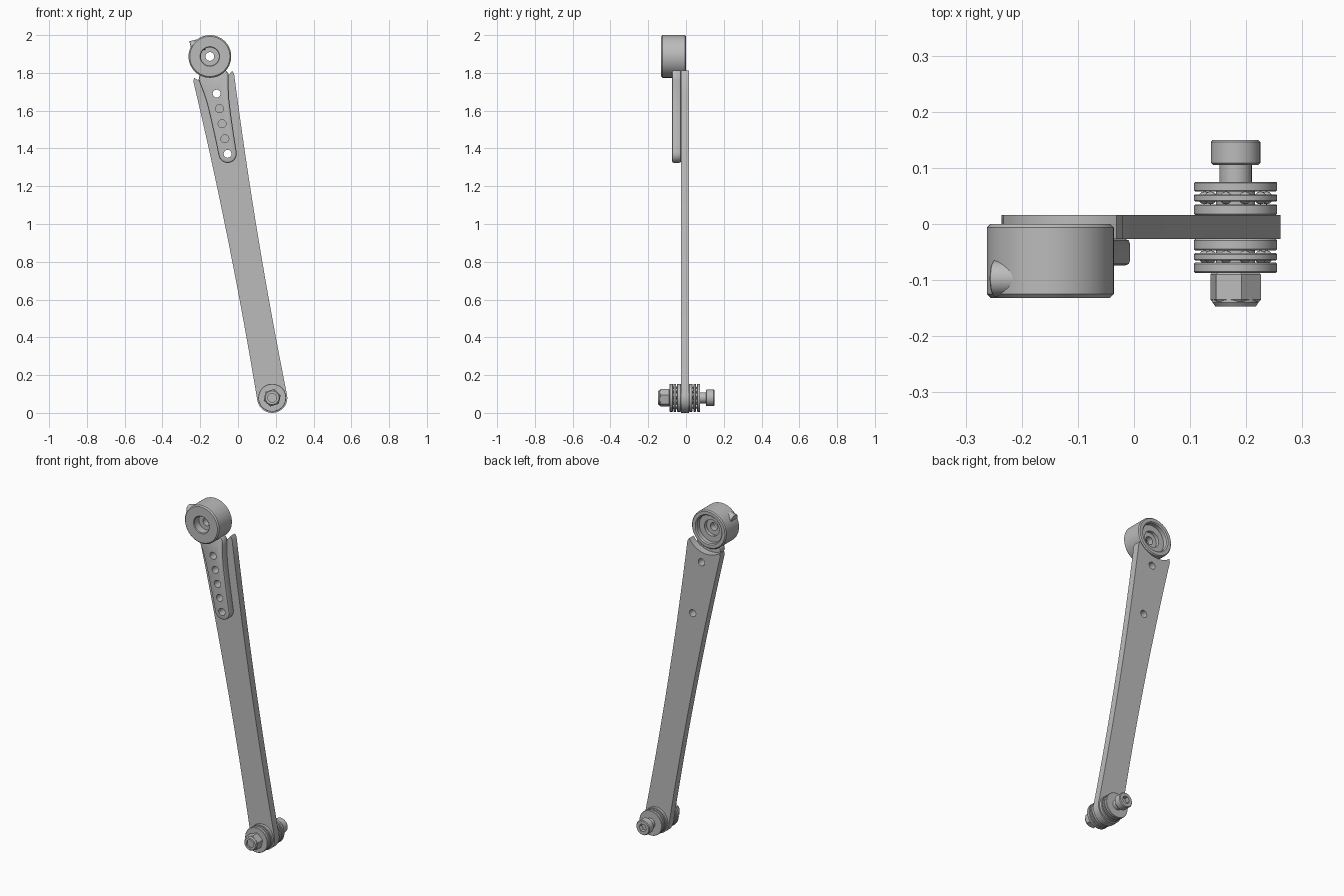
import bpy, bmesh, math
from mathutils import Vector

cube = bpy.data.objects.get("Cube")
if cube:
    bpy.data.objects.remove(cube, do_unlink=True)

grey = bpy.data.materials.new("satin_grey")
grey.use_nodes = True
grey.diffuse_color = (0.5, 0.5, 0.5, 1)
grey.node_tree.nodes["Principled BSDF"].inputs["Base Color"].default_value = (0.5, 0.5, 0.5, 1)

# Arm axis: from the pivot bolt up to the hub
PIVOT = Vector((0.181, 0, 0.08))
HUB = Vector((-0.149, 0, 1.887))
LENGTH = (HUB - PIVOT).length
ALONG = (HUB - PIVOT).normalized()
ACROSS = Vector((ALONG.z, 0, -ALONG.x))


def on_axis(a, w, y=0):
    return PIVOT + ALONG * a + ACROSS * w + Vector((0, y, 0))


def finish(name, bm):
    bmesh.ops.remove_doubles(bm, verts=bm.verts, dist=1e-5)
    bmesh.ops.recalc_face_normals(bm, faces=bm.faces)
    mesh = bpy.data.meshes.new(name)
    bm.to_mesh(mesh)
    bm.free()
    mesh.materials.append(grey)
    ob = bpy.data.objects.new(name, mesh)
    bpy.context.collection.objects.link(ob)
    activate(ob)
    return ob


def activate(ob):
    bpy.ops.object.select_all(action='DESELECT')
    ob.select_set(True)
    bpy.context.view_layer.objects.active = ob


def smooth(ob, angle=35):
    activate(ob)
    bpy.ops.object.shade_smooth_by_angle(angle=math.radians(angle))


def lathe(name, profile, centre, sides=48, turn=0, closed=False):
    """Revolve (radius, y) points about a line parallel to y."""
    bm = bmesh.new()
    rings = []
    for i in range(sides):
        t = 2 * math.pi * i / sides + turn
        rings.append([bm.verts.new(centre + Vector((r * math.cos(t), y, r * math.sin(t))))
                      for r, y in profile])
    n = len(profile)
    for i in range(sides):
        a, b = rings[i], rings[(i + 1) % sides]
        for j in range(n if closed else n - 1):
            k = (j + 1) % n
            bm.faces.new((a[j], a[k], b[k], b[j]))
    return finish(name, bm)


def disc(name, centre, r, y0, y1, sides=48, turn=0, c=0.002):
    profile = [(0, y0), (r - c, y0), (r, y0 + c), (r, y1 - c), (r - c, y1), (0, y1)]
    return lathe(name, profile, centre, sides, turn)


def plate(name, outline, y0, y1):
    """Extrude an (along, across) outline through the thickness."""
    bm = bmesh.new()
    face = bm.faces.new([bm.verts.new(on_axis(a, w, y0)) for a, w in outline])
    out = bmesh.ops.extrude_face_region(bm, geom=[face])
    moved = [v for v in out["geom"] if isinstance(v, bmesh.types.BMVert)]
    bmesh.ops.translate(bm, verts=moved, vec=(0, y1 - y0, 0))
    return finish(name, bm)


def cut(ob, cutter):
    cutter.hide_render = True
    activate(ob)
    mod = ob.modifiers.new("cut", 'BOOLEAN')
    mod.operation, mod.solver, mod.object = 'DIFFERENCE', 'EXACT', cutter
    bpy.ops.object.modifier_apply(modifier=mod.name)
    bpy.data.objects.remove(cutter, do_unlink=True)


def hole(ob, a, r=0.021):
    cut(ob, disc("hole_cutter", on_axis(a, 0), r, -0.2, 0.2, 24, c=0))


# Long tapered arm with a rounded foot and a scalloped top
def arm_half_width(a):
    s = a / 1.73
    return 0.08 - 0.03 * s + 0.06 * s * s


steps = 16
sides = [(1.722 * i / steps, arm_half_width(1.722 * i / steps)) for i in range(steps + 1)]
scallop = [(LENGTH - 0.14 * math.cos(t), 0.14 * math.sin(t))
           for t in [0.82 - 1.64 * i / 20 for i in range(21)]]
foot = [(-0.08 * math.sin(t), -0.08 * math.cos(t))
        for t in [math.pi * i / 24 for i in range(1, 24)]]
outline = sides + scallop + [(a, -w) for a, w in reversed(sides)] + foot
arm = plate("arm", outline, -0.027, 0.016)

# Servo lever on the front, flaring into the hub
TIP = 0.524
flare = [(0.085, 0.07), (0.11, 0.081), (0.14, 0.076), (0.18, 0.068), (0.24, 0.06),
         (0.32, 0.055), (0.42, 0.051), (TIP, 0.048)]
nose = [(LENGTH - TIP - 0.048 * math.sin(t), 0.048 * math.cos(t))
        for t in [math.pi * i / 20 for i in range(1, 20)]]
right = [(LENGTH - d, w) for d, w in flare]
outline = right + nose + [(a, -w) for a, w in reversed(right)]
lever = plate("lever", outline, -0.074, -0.0265)
bevel = lever.modifiers.new("bevel", 'BEVEL')
bevel.width, bevel.segments, bevel.limit_method = 0.009, 2, 'ANGLE'
bevel.angle_limit = math.radians(50)
activate(lever)
bpy.ops.object.modifier_apply(modifier=bevel.name)

# Five lever holes; the two end ones pass through the arm
for i in range(5):
    a = LENGTH - TIP + 0.081 * i
    hole(lever, a)
    if i in (0, 4):
        hole(arm, a)
smooth(lever)
smooth(arm)

# Hub: front counterbore, web with screw hole, stepped recess at the back
hub = lathe("hub", [(0.052, -0.132), (0.106, -0.132), (0.113, -0.125), (0.113, -0.006),
                    (0.107, 0), (0.088, 0), (0.082, -0.006), (0.082, -0.03),
                    (0.048, -0.03), (0.048, -0.05), (0.023, -0.05), (0.023, -0.085),
                    (0.048, -0.085), (0.048, -0.128)], HUB, 64, closed=True)
smooth(hub)

# Clamp boss on the upper left of the hub
boss = disc("clamp_boss", Vector(), 0.032, -0.036, 0.036, 32)
boss.rotation_euler = (0, 0, math.radians(90))
activate(boss)
bpy.ops.object.transform_apply(location=False, rotation=True, scale=False)
boss.rotation_euler = (0, math.radians(-14), 0)
boss.location = (-0.215, -0.097, 1.945)
smooth(boss)

# Thrust bearing stacks either side of the arm foot
for side, ys in (("back", (0.016, 0.035, 0.04, 0.053, 0.058, 0.075)),
                 ("front", (-0.047, -0.027, -0.065, -0.052, -0.087, -0.069))):
    for i, part in enumerate(("inner_washer", "ball_cage", "outer_washer")):
        smooth(disc(side + "_" + part, PIVOT, 0.074, ys[2 * i], ys[2 * i + 1]))
    smooth(disc(side + "_bearing_core", PIVOT, 0.035, min(ys), max(ys)))
    mid = (ys[2] + ys[3]) / 2
    bm = bmesh.new()
    for k in range(10):
        t = 2 * math.pi * k / 10
        ball = bmesh.ops.create_uvsphere(bm, u_segments=12, v_segments=8, radius=0.0115)
        bmesh.ops.translate(bm, verts=ball["verts"], vec=PIVOT + Vector(
            (0.055 * math.cos(t), mid, 0.055 * math.sin(t))))
    smooth(finish(side + "_balls", bm), 60)

# Pivot bolt with a hex socket head at the back
smooth(disc("bolt_shank", PIVOT, 0.029, -0.13, 0.11))
head = disc("bolt_head", PIVOT, 0.044, 0.105, 0.15, c=0.004)
cut(head, disc("socket_cutter", PIVOT, 0.024, 0.125, 0.2, 6, c=0))
smooth(head)

# Locking nut with a rounded collar
disc("lock_nut", PIVOT, 0.047, -0.138, -0.087, 6, 0.3, c=0.003)
smooth(lathe("nut_collar", [(0.041, -0.13), (0.041, -0.14), (0.036, -0.147), (0.023, -0.147),
                            (0.023, -0.136), (0, -0.136)], PIVOT))
